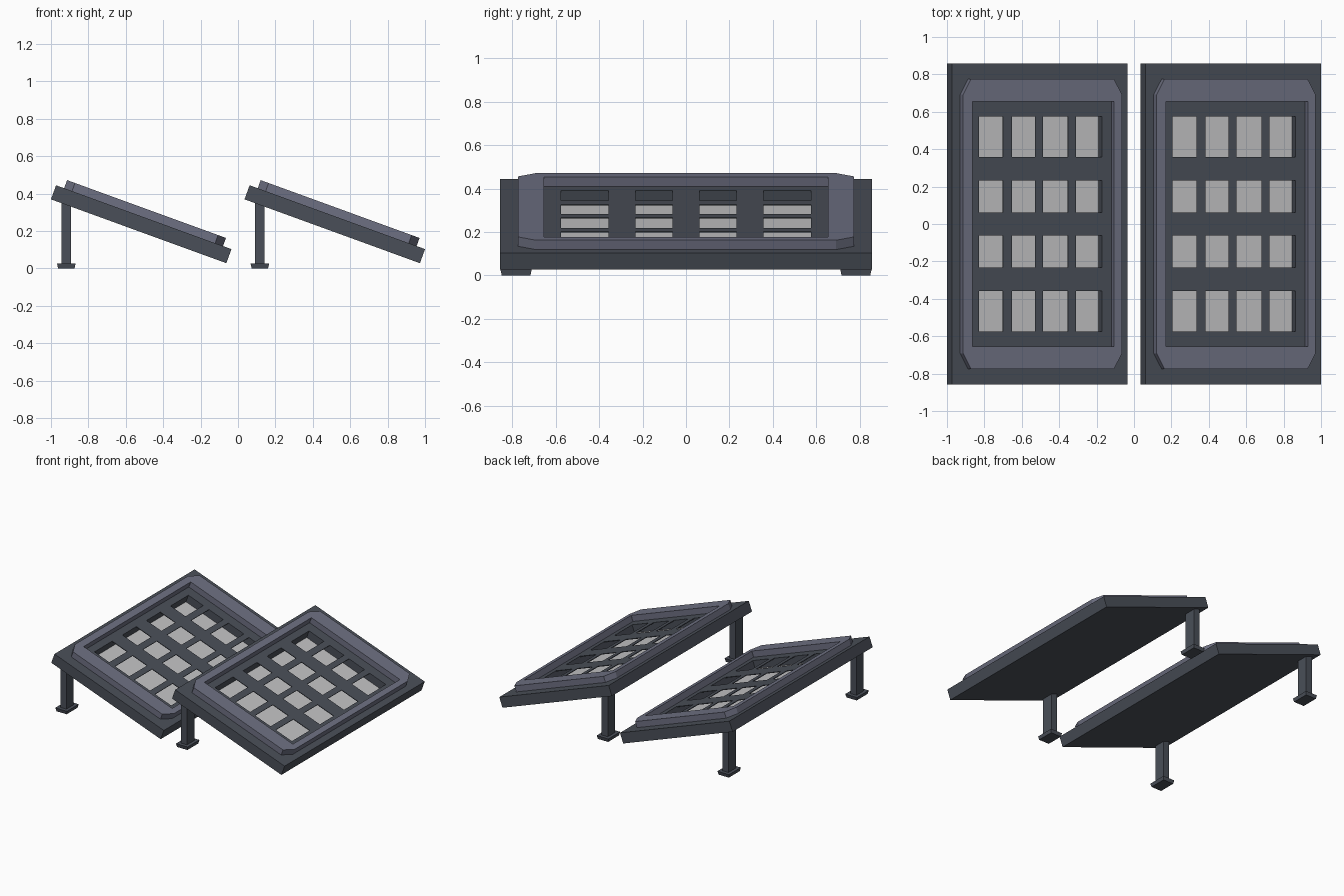
import bpy, bmesh, math
from mathutils import Matrix

if "Cube" in bpy.data.objects:
    bpy.data.objects.remove(bpy.data.objects["Cube"])


def material(name, color):
    m = bpy.data.materials.new(name)
    m.diffuse_color = (*color, 1)
    m.use_nodes = True
    m.node_tree.nodes["Principled BSDF"].inputs["Base Color"].default_value = m.diffuse_color
    return m


DARK = material("dark_steel", (0.068, 0.078, 0.098))
GREY = material("blue_grey_frame", (0.155, 0.163, 0.225))
LIGHT = material("light_cell", (0.55, 0.55, 0.56))


def finish(name, bm, mat, matrix):
    bmesh.ops.recalc_face_normals(bm, faces=bm.faces)
    me = bpy.data.meshes.new(name)
    bm.to_mesh(me)
    bm.free()
    me.materials.append(mat)
    ob = bpy.data.objects.new(name, me)
    ob.matrix_world = matrix
    bpy.context.collection.objects.link(ob)
    return ob


def box(bm, x0, x1, y0, y1, z0, z1, taper=0.0):
    """Box whose bottom is drawn in by taper."""
    t = taper
    bot = [bm.verts.new(p) for p in ((x0 + t, y0 + t, z0), (x1 - t, y0 + t, z0),
                                     (x1 - t, y1 - t, z0), (x0 + t, y1 - t, z0))]
    top = [bm.verts.new(p) for p in ((x0, y0, z1), (x1, y0, z1), (x1, y1, z1), (x0, y1, z1))]
    bm.faces.new(bot[::-1])
    bm.faces.new(top)
    for i in range(4):
        j = (i + 1) % 4
        bm.faces.new((bot[i], bot[j], top[j], top[i]))


def octagon(x0, x1, y, cx=0.0, cy=0.0):
    """Rectangle outline with corners cut by cx, cy (8 points)."""
    return [(x0 + cx, -y), (x1 - cx, -y), (x1, -y + cy), (x1, y - cy),
            (x1 - cx, y), (x0 + cx, y), (x0, y - cy), (x0, -y + cy)]


def ring(bm, outer, inner, z0, z1):
    """Closed frame between two outlines."""
    loops = [[bm.verts.new((x, y, z)) for x, y in pts]
             for pts, z in ((outer, z0), (outer, z1), (inner, z1), (inner, z0))]
    n = len(outer)
    for k in range(4):
        a, b = loops[k], loops[(k + 1) % 4]
        for i in range(n):
            j = (i + 1) % n
            bm.faces.new((a[i], a[j], b[j], b[i]))


# panel space: x runs down the slope, z = 0 is the slab's top surface
LEN, HALF, THICK, DEPTH = 0.998, 0.858, 0.08, 0.06
XS = [0.154, 0.29, 0.3415, 0.4725, 0.518, 0.66, 0.706, 0.854]
YS = [-0.575, -0.357, -0.233, -0.062, 0.062, 0.233, 0.357, 0.575]

for side, off in (("left", 0.0), ("right", 1.0349)):
    tilt = Matrix.Translation((-0.9727 + off, 0, 0.444)) @ Matrix.Rotation(math.radians(20), 4, 'Y')
    stand = Matrix.Translation((off, 0, 0))

    # slab with a sunken tray
    bm = bmesh.new()
    rect = [(0, -HALF), (LEN, -HALF), (LEN, HALF), (0, HALF)]
    hole = [(XS[0], YS[0]), (XS[-1], YS[0]), (XS[-1], YS[-1]), (XS[0], YS[-1])]
    ring(bm, rect, hole, -THICK, 0)
    bm.faces.new([bm.verts.new((x, y, -THICK)) for x, y in hole])
    bmesh.ops.remove_doubles(bm, verts=bm.verts, dist=1e-5)
    finish(side + "_panel_slab", bm, DARK, tilt)

    # light floor inside the tray
    bm = bmesh.new()
    box(bm, XS[0], XS[-1], YS[0], YS[-1], -DEPTH - 0.01, -DEPTH)
    finish(side + "_light_floor", bm, LIGHT, tilt)

    # thin lattice over the tray, with sixteen openings
    bm = bmesh.new()
    grid = [[bm.verts.new((x, y, 0)) for y in YS] for x in XS]
    for i in range(7):
        for j in range(7):
            if i % 2 or j % 2:
                bm.faces.new((grid[i][j], grid[i + 1][j], grid[i + 1][j + 1], grid[i][j + 1]))
    bmesh.ops.delete(bm, geom=[v for v in bm.verts if not v.link_faces], context='VERTS')
    lattice = finish(side + "_lattice", bm, DARK, tilt)
    mod = lattice.modifiers.new("thickness", 'SOLIDIFY')
    mod.thickness = 0.005
    mod.offset = -1

    # raised frame with cut corners
    bm = bmesh.new()
    ring(bm, octagon(0.046, 0.95, 0.775, 0.045, 0.083),
         octagon(0.0985, 0.906, 0.655, 0.001, 0.001), -0.002, 0.046)
    finish(side + "_raised_frame", bm, GREY, tilt)

    # legs and feet
    for end, s in (("front", -1), ("back", 1)):
        y = 0.783 * s
        bm = bmesh.new()
        box(bm, -0.944, -0.892, y - 0.045, y + 0.045, 0.02, 0.36)
        finish(f"{side}_{end}_leg", bm, DARK, stand)
        bm = bmesh.new()
        box(bm, -0.968, -0.868, y - 0.072, y + 0.072, 0, 0.027, 0.006)
        finish(f"{side}_{end}_foot", bm, DARK, stand)
